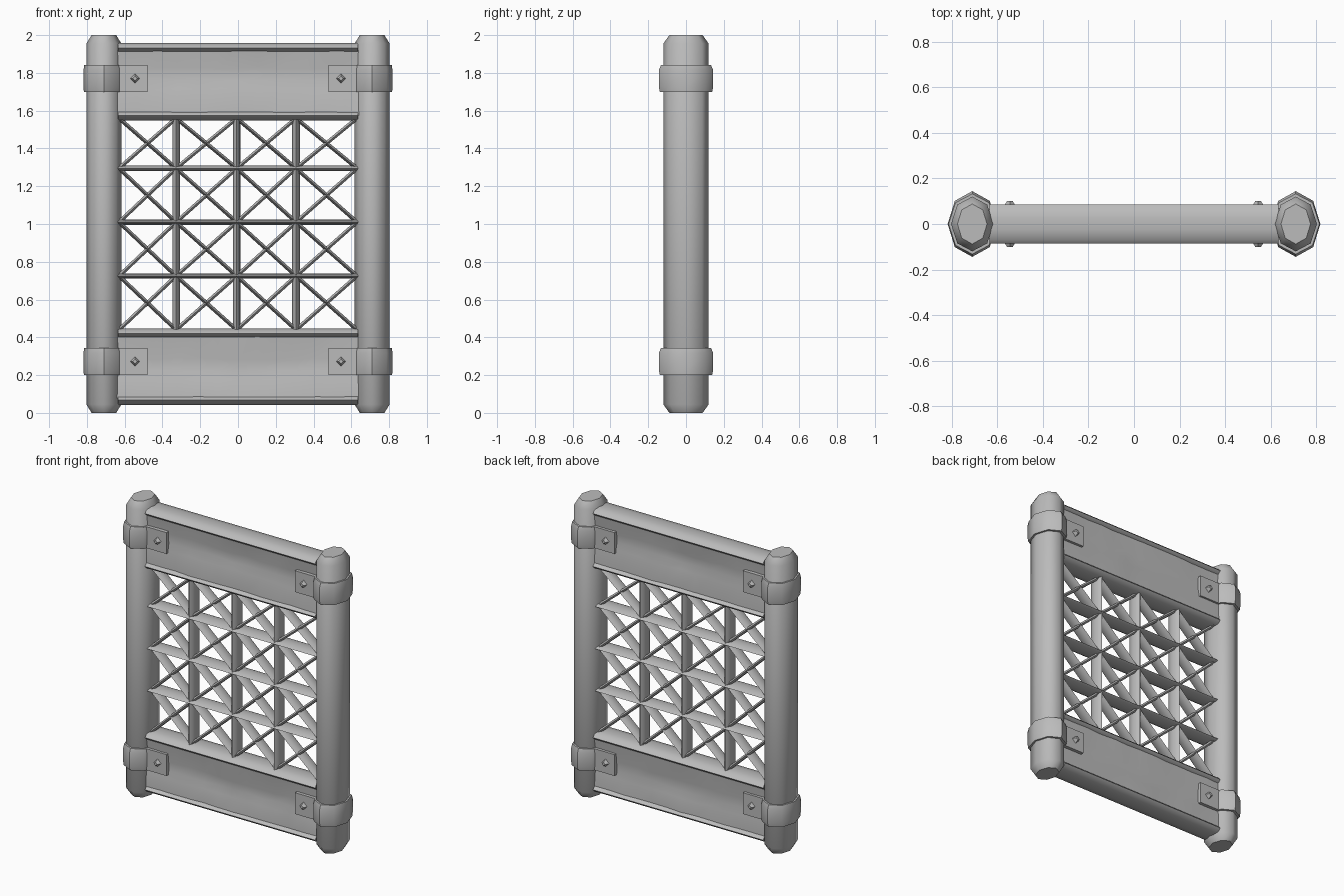
import bpy, bmesh, math, random
from mathutils import Vector, Matrix

random.seed(4)
default = bpy.data.objects.get("Cube")
if default:
    bpy.data.objects.remove(default, do_unlink=True)

grey = bpy.data.materials.new("plain grey")
grey.use_nodes = True
tone = (0.5, 0.5, 0.5, 1)
grey.diffuse_color = tone
grey.node_tree.nodes["Principled BSDF"].inputs["Base Color"].default_value = tone


def finish(name, bm, angle=50):
    bmesh.ops.recalc_face_normals(bm, faces=bm.faces)
    mesh = bpy.data.meshes.new(name)
    bm.to_mesh(mesh)
    bm.free()
    mesh.materials.append(grey)
    obj = bpy.data.objects.new(name, mesh)
    bpy.context.collection.objects.link(obj)
    bpy.ops.object.select_all(action='DESELECT')
    obj.select_set(True)
    bpy.context.view_layer.objects.active = obj
    bpy.ops.object.shade_smooth_by_angle(angle=math.radians(angle))
    return obj


def stack(name, x, rings, sides=8):
    """Upright solid from rings of (z, x radius, y radius)."""
    bm = bmesh.new()
    loops = []
    for z, rx, ry in rings:
        loops.append([bm.verts.new((x + rx * math.cos(math.tau * i / sides),
                                    ry * math.sin(math.tau * i / sides), z))
                      for i in range(sides)])
    for low, high in zip(loops, loops[1:]):
        for i in range(sides):
            j = (i + 1) % sides
            bm.faces.new((low[i], low[j], high[j], high[i]))
    bm.faces.new(loops[0])
    bm.faces.new(loops[-1])
    return finish(name, bm)


def pole(name, a, b, half, depth, sides=8):
    """Flattened pole in the xz plane, deep along y."""
    a, b = Vector((a[0], 0, a[1])), Vector((b[0], 0, b[1]))
    run = (b - a).normalized()
    across = Vector((0, 1, 0)).cross(run)
    turn = Matrix((across, (0, 1, 0), run)).transposed().to_4x4()
    bm = bmesh.new()
    bmesh.ops.create_cone(bm, cap_ends=True, segments=sides, radius1=1, radius2=1,
                          depth=(b - a).length)
    bmesh.ops.transform(bm, verts=bm.verts, matrix=Matrix.Translation((a + b) / 2)
                        @ turn @ Matrix.Diagonal((half, depth, 1, 1)))
    return finish(name, bm)


def board(name, low, high, crease):
    """Rough plank pair with a shallow crease along its length."""
    columns = 12
    levels = [(low, 0.068), (crease - 0.05, 0.062), (crease, 0.05),
              (crease + 0.06, 0.053), (high, 0.066)]
    bm = bmesh.new()
    rows = []
    for side in (-1, 1):
        for z, y in levels[::-side]:
            rows.append([bm.verts.new((-0.64 + 1.28 * i / columns,
                                       side * (y + random.uniform(-0.004, 0.004)),
                                       z + random.uniform(-0.006, 0.006)))
                         for i in range(columns + 1)])
    for k, row in enumerate(rows):
        after = rows[(k + 1) % len(rows)]
        for i in range(columns):
            bm.faces.new((row[i], row[i + 1], after[i + 1], after[i]))
    for end in (0, -1):
        bm.faces.new([row[end] for row in rows])
    return finish(name, bm, 40)


# Side posts with chamfered ends, clamps, plates and bolts
for side, label in ((-1, "right"), (1, "left")):
    x = 0.71 * side
    stack(label + "_post", x, [(0, 0.065, 0.088), (0.045, 0.093, 0.12),
                               (1.955, 0.093, 0.12), (2, 0.065, 0.088)])
    for z, level in ((0.272, "lower"), (1.77, "upper")):
        name = label + "_" + level
        stack(name + "_clamp", x, [(z - 0.072, 0.106, 0.138), (z - 0.045, 0.108, 0.144),
                                   (z + 0.045, 0.108, 0.144), (z + 0.072, 0.104, 0.132)])
        bm = bmesh.new()
        bmesh.ops.create_cube(bm, size=1, matrix=Matrix.Translation((0.56 * side, 0, z))
                              @ Matrix.Diagonal((0.16, 0.156, 0.144, 1)))
        finish(name + "_plate", bm, 30)
        # Four-sided bolt heads on both faces
        bm = bmesh.new()
        for face in (-1, 1):
            bmesh.ops.create_cone(
                bm, cap_ends=True, segments=4, radius1=0.029, radius2=0.012, depth=0.03,
                matrix=Matrix.Translation((0.545 * side, face * 0.087, z))
                @ Matrix.Rotation(-face * math.pi / 2, 4, 'X'))
        finish(name + "_bolts", bm, 30)

# Main rails
for name, z in (("bottom", 0.068), ("lower_middle", 0.42),
                ("upper_middle", 1.575), ("top", 1.932)):
    pole(name + "_rail", (-0.635, z), (0.635, z), 0.028, 0.086, 10)

# Boards filling the top and bottom
board("top_board", 1.58, 1.925, 1.765)
board("bottom_board", 0.075, 0.415, 0.225)

# Lattice of bars, uprights and crossed braces
xs = [-0.63, -0.328, -0.007, 0.307, 0.63]
zs = [0.44, 0.725, 1.01, 1.295, 1.56]
for z in zs[1:-1]:
    pole("lattice_bar", (-0.635, z), (0.635, z), 0.014, 0.062)
for x in xs[1:-1]:
    pole("lattice_upright", (x, zs[0]), (x, zs[-1]), 0.02, 0.052)
for x0, x1 in zip(xs, xs[1:]):
    for z0, z1 in zip(zs, zs[1:]):
        pole("brace_up", (x0, z0), (x1, z1), 0.012, 0.042, 6)
        pole("brace_down", (x0, z1), (x1, z0), 0.012, 0.042, 6)
